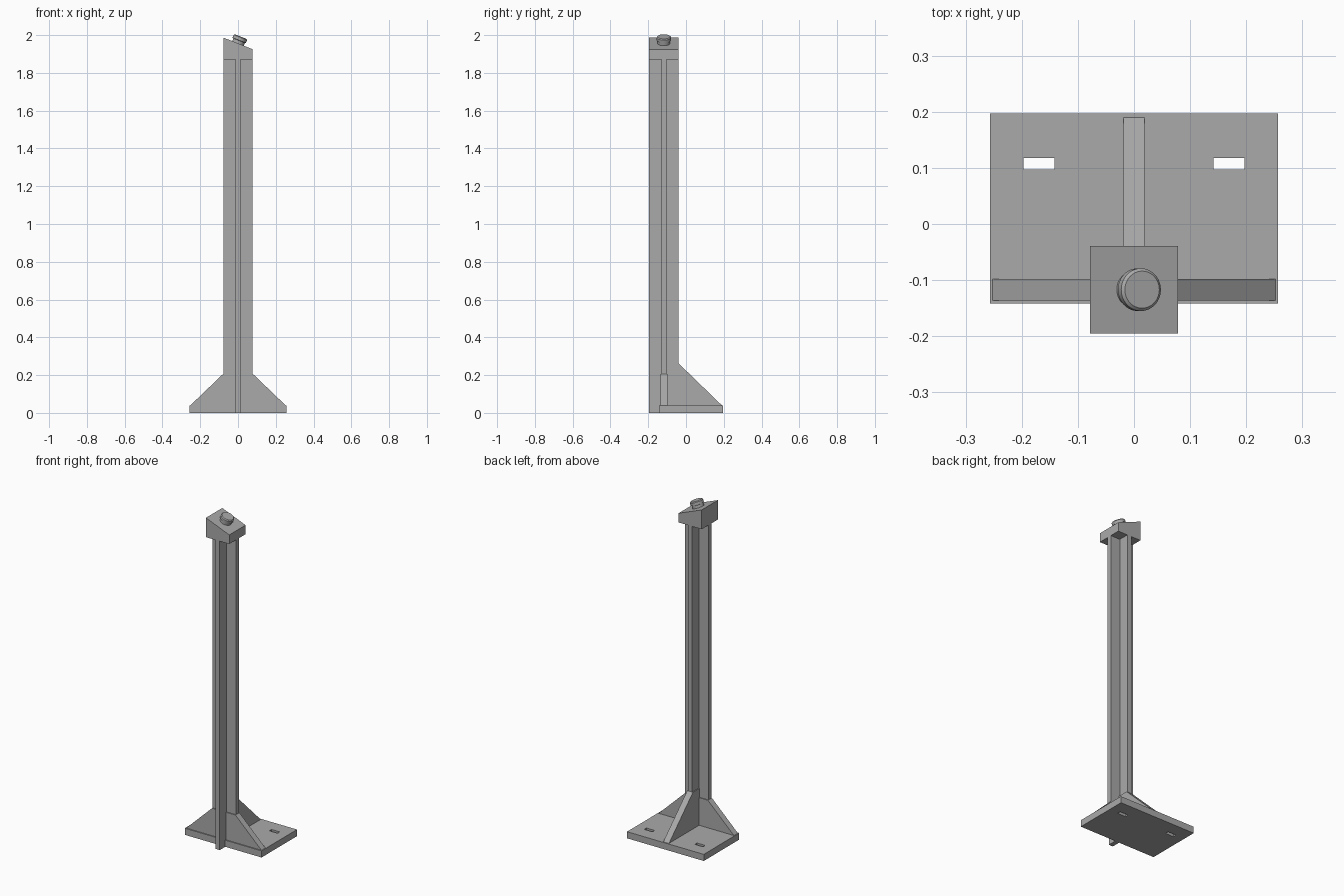
import bpy, bmesh, math
from mathutils import Matrix, Vector

if "Cube" in bpy.data.objects:
    bpy.data.objects.remove(bpy.data.objects["Cube"])

grey = bpy.data.materials.new("grey metal")
grey.use_nodes = True
colour = (0.4, 0.4, 0.4, 1)
grey.diffuse_color = colour
grey.node_tree.nodes["Principled BSDF"].inputs["Base Color"].default_value = colour

PX, PY = 0.0, -0.117      # post axis
HALF = 0.078              # half width of post and cap
PLATE = 0.04              # plate thickness
CAP = 1.87                # underside of cap


def finish(name, bm):
    bmesh.ops.recalc_face_normals(bm, faces=bm.faces)
    mesh = bpy.data.meshes.new(name)
    bm.to_mesh(mesh)
    bm.free()
    mesh.materials.append(grey)
    obj = bpy.data.objects.new(name, mesh)
    bpy.context.collection.objects.link(obj)
    return obj


def extrude(name, outline, depth):
    """Fill a closed 3D outline and extrude it along depth."""
    bm = bmesh.new()
    face = bm.faces.new([bm.verts.new(p) for p in outline])
    result = bmesh.ops.extrude_face_region(bm, geom=[face], use_keep_orig=True)
    verts = [v for v in result["geom"] if isinstance(v, bmesh.types.BMVert)]
    bmesh.ops.translate(bm, verts=verts, vec=Vector(depth))
    return finish(name, bm)


# Base plate with two slots
xs = [-0.257, -0.197, -0.142, 0.142, 0.197, 0.257]
ys = [-0.142, 0.097, 0.118, 0.197]
bm = bmesh.new()
grid = [[bm.verts.new((x, y, 0)) for y in ys] for x in xs]
for i in range(len(xs) - 1):
    for j in range(len(ys) - 1):
        if j == 1 and i in (1, 3):
            continue
        bm.faces.new((grid[i][j], grid[i + 1][j], grid[i + 1][j + 1], grid[i][j + 1]))
result = bmesh.ops.extrude_face_region(bm, geom=bm.faces[:], use_keep_orig=True)
top = [v for v in result["geom"] if isinstance(v, bmesh.types.BMVert)]
bmesh.ops.translate(bm, verts=top, vec=(0, 0, PLATE))
finish("base_plate", bm)

# Cross-section post
T = 0.014
quarter = [(HALF, -T), (HALF, T), (T, T)]
outline = []
for k in range(4):
    turn = Matrix.Rotation(k * math.pi / 2, 3, 'Z')
    outline += [turn @ Vector((x, y, 0)) + Vector((PX, PY, 0)) for x, y in quarter]
extrude("cross_post", outline, (0, 0, CAP))

# Gussets at the left, right and back
G = 0.019
for name, side in (("left_gusset", 1), ("right_gusset", -1)):
    extrude(name, [(0, PY - G, PLATE), (side * 0.252, PY - G, PLATE),
                   (side * HALF, PY - G, 0.207), (0, PY - G, 0.207)], (0, 2 * G, 0))
extrude("back_gusset", [(-G, PY, PLATE), (-G, 0.19, PLATE),
                        (-G, PY + HALF, 0.262), (-G, PY, 0.262)], (2 * G, 0, 0))

# Sloped cap
HIGH, LOW = 1.987, 1.925
extrude("sloped_cap", [(-HALF, PY - HALF, CAP), (HALF, PY - HALF, CAP),
                       (HALF, PY - HALF, LOW), (-HALF, PY - HALF, HIGH)], (0, 2 * HALF, 0))

# Chamfered button standing square to the slope
tilt = math.atan2(HIGH - LOW, 2 * HALF)
profile = [(0.033, -0.005), (0.033, 0.016), (0.038, 0.018), (0.038, 0.034), (0.033, 0.039)]
place = Matrix.Translation((PX, PY, (HIGH + LOW) / 2)) @ Matrix.Rotation(tilt, 4, 'Y')
N = 48
bm = bmesh.new()
rings = [[bm.verts.new(place @ Vector((r * math.cos(2 * math.pi * k / N),
                                       r * math.sin(2 * math.pi * k / N), h)))
          for k in range(N)] for r, h in profile]
for a, b in zip(rings, rings[1:]):
    for k in range(N):
        bm.faces.new((a[k], a[(k + 1) % N], b[(k + 1) % N], b[k]))
bm.faces.new(rings[0])
bm.faces.new(rings[-1])
button = finish("button", bm)
bpy.context.view_layer.objects.active = button
button.select_set(True)
bpy.ops.object.shade_smooth_by_angle(angle=math.radians(20))
